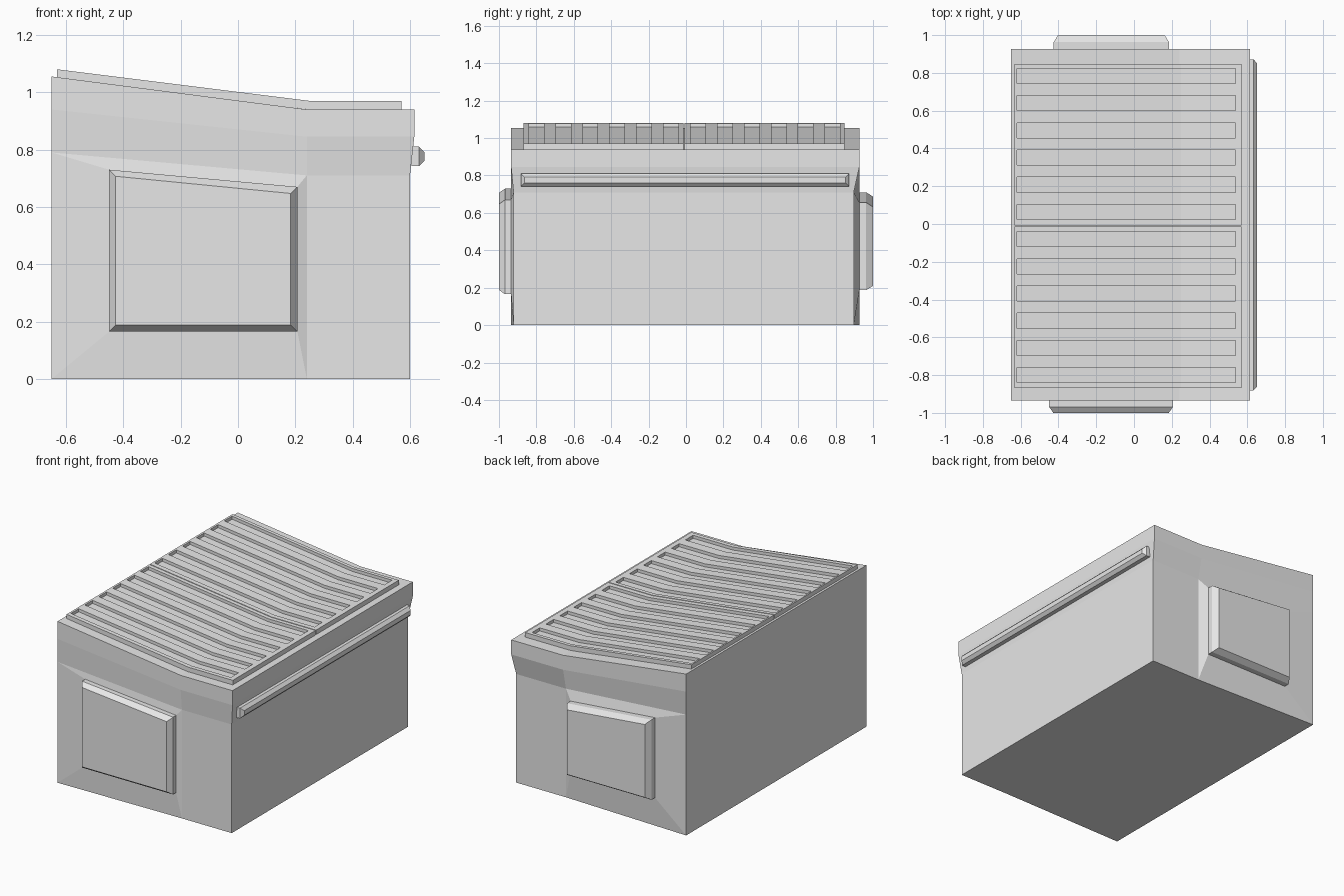
import bpy
import bmesh

if "Cube" in bpy.data.objects:
    bpy.data.objects.remove(bpy.data.objects["Cube"], do_unlink=True)

grey = bpy.data.materials.new("painted_grey")
grey.use_nodes = True
grey.diffuse_color = (0.8, 0.8, 0.8, 1)
grey.node_tree.nodes["Principled BSDF"].inputs["Base Color"].default_value = (0.8, 0.8, 0.8, 1)


def finish(bm, name):
    bmesh.ops.recalc_face_normals(bm, faces=bm.faces[:])
    mesh = bpy.data.meshes.new(name)
    bm.to_mesh(mesh)
    bm.free()
    mesh.materials.append(grey)
    obj = bpy.data.objects.new(name, mesh)
    bpy.context.collection.objects.link(obj)
    return obj


def bridge(bm, a, b):
    """Join two equal loops of vertices with quads."""
    n = len(a)
    for i in range(n):
        j = (i + 1) % n
        bm.faces.new((a[i], a[j], b[j], b[i]))


def prism(bm, profile, y0, y1):
    """Extrude an x-z profile along y."""
    a, b = [[bm.verts.new((x, y, z)) for x, z in profile] for y in (y0, y1)]
    bm.faces.new(a)
    bm.faces.new(b)
    bridge(bm, a, b)


# Bin body: columns run along each end wall, rows go up
LEFT, FOLD, RIGHT = -0.65, 0.24, 0.60
RIM = 0.615
HIGH_ROWS = (0, 0.79, 0.94, 1.055)
LOW_ROWS = (0, 0.71, 0.845, 0.94)


def end_wall(bm, rim_y, recess, outer_y, x0, x1, z0, z_high, z_low):
    side = 1 if rim_y > 0 else -1
    wall_y = rim_y - side * recess
    cols = [[bm.verts.new((LEFT, rim_y, z)) for z in HIGH_ROWS]]
    for x_wall, x_rim in ((FOLD, FOLD), (RIGHT, RIM)):
        cols.append([bm.verts.new((x_wall if r < 2 else x_rim,
                                   wall_y if r < 2 else rim_y, z))
                     for r, z in enumerate(LOW_ROWS)])
    for c in range(2):
        for r in range(3):
            if c or r:
                bm.faces.new((cols[c][r], cols[c + 1][r],
                              cols[c + 1][r + 1], cols[c][r + 1]))
    # Raised chamfered panel growing out of the large lower wall face
    loop = [cols[0][0], cols[1][0], cols[1][1], cols[0][1]]
    mid_y = (rim_y + outer_y) / 2
    for y, inset in ((rim_y, 0), (mid_y, 0), (outer_y, 0.023)):
        ring = [bm.verts.new(p) for p in (
            (x0 + inset, y, z0 + inset), (x1 - inset, y, z0 + inset),
            (x1 - inset, y, z_low - inset), (x0 + inset, y, z_high - inset))]
        bridge(bm, loop, ring)
        loop = ring
    bm.faces.new(loop)
    return cols


bm = bmesh.new()
front = end_wall(bm, -0.935, 0.013, -1.0, -0.45, 0.207, 0.165, 0.73, 0.67)
back = end_wall(bm, 0.927, 0.03, 1.0, -0.425, 0.185, 0.187, 0.71, 0.655)
for r in range(3):
    for c in (0, 2):
        bm.faces.new((front[c][r], front[c][r + 1], back[c][r + 1], back[c][r]))
for c in range(2):
    for r in (0, 3):
        bm.faces.new((front[c][r], front[c + 1][r], back[c + 1][r], back[c][r]))
finish(bm, "bin_body")

# Lift bar along the low side
bm = bmesh.new()
loops = []
for x, inset in ((0.605, 0), (0.632, 0), (0.65, 0.019)):
    y0, y1, z0, z1 = -0.882 + inset, 0.872 - inset, 0.742 + inset, 0.81 - inset
    loops.append([bm.verts.new((x, y, z)) for y, z in
                  ((y0, z0), (y1, z0), (y1, z1), (y0, z1))])
bridge(bm, loops[0], loops[1])
bridge(bm, loops[1], loops[2])
bm.faces.new(loops[0])
bm.faces.new(loops[2])
finish(bm, "lift_bar")


# Pair of bent lids with recessed grooves
def lid_height(x):
    return 0.97 + max(0, 0.25 - x) * 0.125


def bent_profile(x0, x1, low, high):
    xs = (x0, 0.25, x1)
    return ([(x, lid_height(x) + low) for x in xs]
            + [(x, lid_height(x) + high) for x in reversed(xs)])


bm = bmesh.new()
for i in range(12):
    y = 0.784 - 0.144 * i
    prism(bm, bent_profile(-0.62, 0.537, -0.02, 0.05), y - 0.04, y + 0.04)
cutter = finish(bm, "groove_cutter")
cutter.hide_render = True

for name, y0, y1 in (("front_lid", -0.868, -0.014), ("back_lid", -0.008, 0.847)):
    bm = bmesh.new()
    prism(bm, bent_profile(-0.632, 0.57, -0.031, 0), y0, y1)
    lid = finish(bm, name)
    cut = lid.modifiers.new("grooves", "BOOLEAN")
    cut.operation = "DIFFERENCE"
    cut.solver = "EXACT"
    cut.object = cutter
    bpy.context.view_layer.update()
    depsgraph = bpy.context.evaluated_depsgraph_get()
    carved = bpy.data.meshes.new_from_object(lid.evaluated_get(depsgraph))
    lid.modifiers.clear()
    lid.data = carved
bpy.data.objects.remove(cutter, do_unlink=True)
